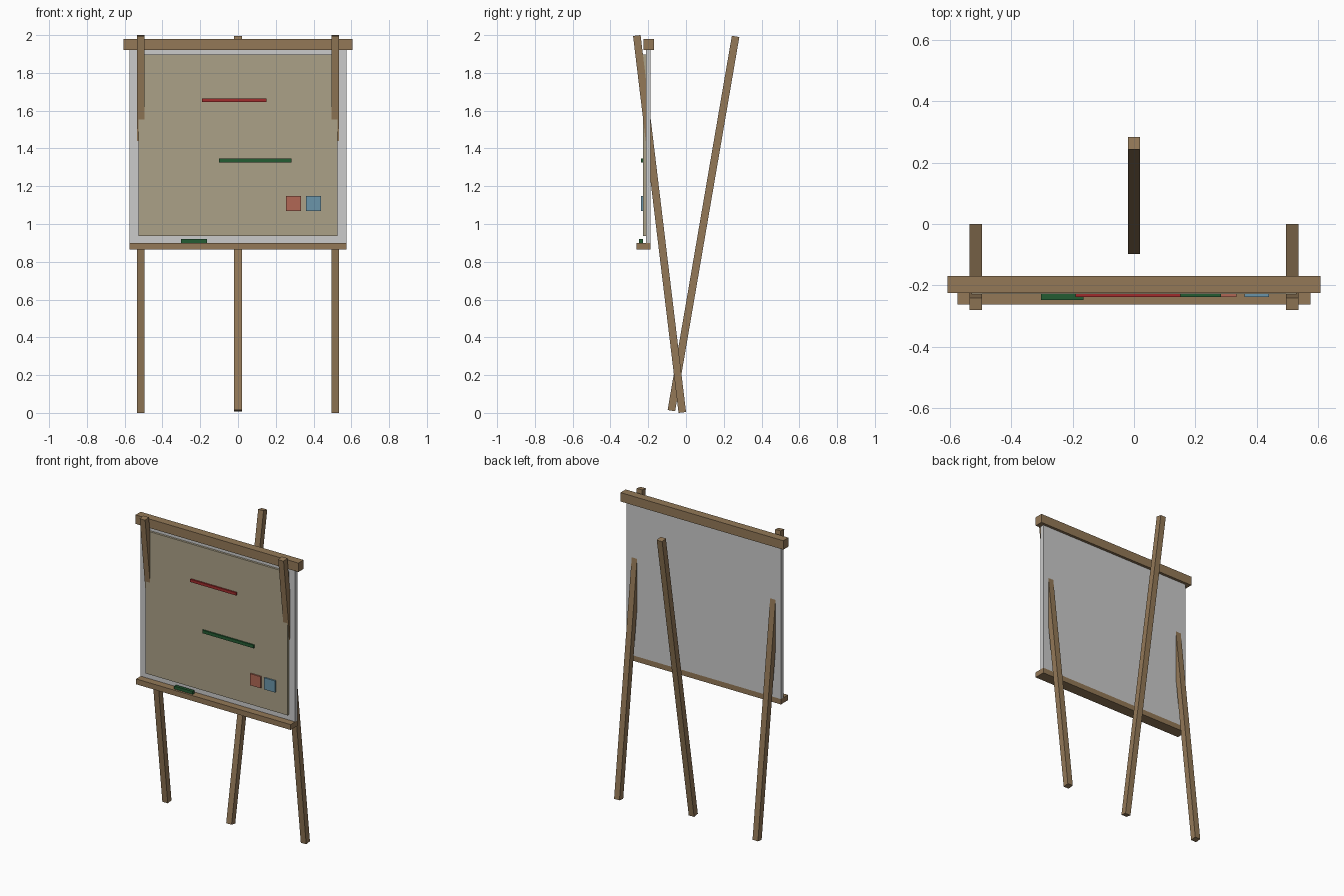
import bpy
from mathutils import Matrix

if "Cube" in bpy.data.objects:
    bpy.data.objects.remove(bpy.data.objects["Cube"])


def material(name, rgb):
    # rgb is given as 0-255 display colour
    m = bpy.data.materials.new(name)
    m.diffuse_color = [(c / 255) ** 2.2 for c in rgb] + [1]
    m.use_nodes = True
    m.node_tree.nodes["Principled BSDF"].inputs["Base Color"].default_value = m.diffuse_color
    return m


wood = material("wood", (146, 120, 88))
cream = material("cream", (170, 160, 134))
red = material("red", (160, 48, 48))
green = material("green", (40, 92, 54))
coral = material("coral", (175, 103, 85))
blue = material("blue", (107, 148, 168))


def box(name, x, y, z, mat=None):
    """Box from (min, max) ranges on each axis."""
    centre = [(a + b) / 2 for a, b in (x, y, z)]
    size = [b - a for a, b in (x, y, z)]
    bpy.ops.mesh.primitive_cube_add(size=1, location=centre)
    ob = bpy.context.object
    ob.name = name
    ob.data.transform(Matrix.Diagonal((*size, 1)))
    if mat:
        ob.data.materials.append(mat)
    return ob


def leg(name, x, y, z, length, tilt):
    ob = box(name, (x - .02, x + .02), (y - .02, y + .02),
             (z - length / 2, z + length / 2), wood)
    ob.rotation_euler.x = tilt


# Easel legs: two leaning forward, one leaning back
for side, x in (("left", -.515), ("right", .515)):
    leg("front_leg_" + side, x, -.14, 1.0, 2.01, .12)
leg("rear_leg", 0, .0925, 1.0025, 2.01, -.17)

# Board, writing surface, top rail and tray
box("board_back", (-.575, .575), (-.213, -.187), (.9, 1.92))
box("writing_surface", (-.528, .528), (-.227, -.211), (.936, 1.897), cream)
box("top_rail", (-.606, .606), (-.224, -.169), (1.92, 1.98), wood)
box("tray", (-.575, .575), (-.262, -.187), (.864, .9), wood)

# Drawn strokes, notes and eraser
front = (-.237, -.226)
box("red_stroke", (-.19, .152), front, (1.645, 1.664), red)
box("green_stroke", (-.1, .283), front, (1.325, 1.346), green)
box("coral_note", (.254, .334), front, (1.07, 1.148), coral)
box("blue_note", (.36, .44), front, (1.07, 1.148), blue)
box("eraser", (-.302, -.164), (-.248, -.228), (.9, .92), green)
